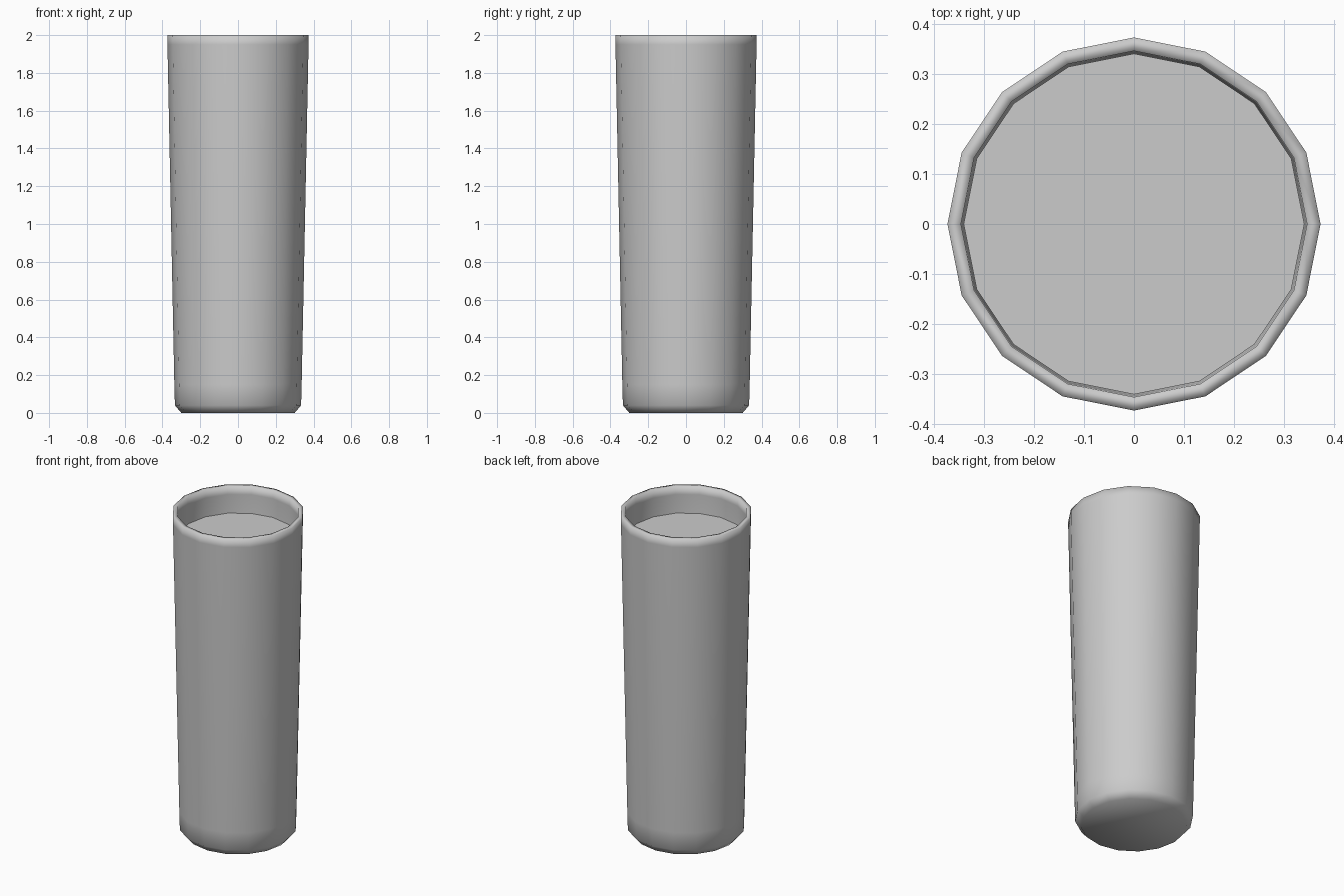
import bpy, bmesh, math

if "Cube" in bpy.data.objects:
    bpy.data.objects.remove(bpy.data.objects["Cube"])

SIDES = 16


def lathe(name, profile, cap_start=False, cap_end=False):
    """Revolve (radius, z) points around z, optionally capping the ends."""
    bm = bmesh.new()
    rings = []
    for r, z in profile:
        rings.append([bm.verts.new((r * math.cos(2 * math.pi * i / SIDES),
                                    r * math.sin(2 * math.pi * i / SIDES), z))
                      for i in range(SIDES)])
    for a, b in zip(rings, rings[1:]):
        for i in range(SIDES):
            j = (i + 1) % SIDES
            bm.faces.new((a[i], a[j], b[j], b[i]))
    if cap_start:
        bm.faces.new(rings[0][::-1])
    if cap_end:
        bm.faces.new(rings[-1])
    for f in bm.faces:
        f.smooth = True
    mesh = bpy.data.meshes.new(name)
    bm.to_mesh(mesh)
    bm.free()
    obj = bpy.data.objects.new(name, mesh)
    bpy.context.collection.objects.link(obj)
    return obj


# Tapered cup: underside, chamfered foot, outer wall, rim, inner wall, inner floor
lathe("cup", [(0.30, 0), (0.334, 0.04), (0.337, 0.15), (0.3735, 1.95), (0.374, 2.0),
              (0.347, 2.0), (0.346, 1.95), (0.31, 0.06)],
      cap_start=True, cap_end=True)

# Flat surface of the contents, a little below the rim
lathe("liquid_surface", [(0.338, 1.80), (0.3415, 1.835)], cap_end=True)
for f in bpy.data.objects["liquid_surface"].data.polygons:
    f.use_smooth = False
